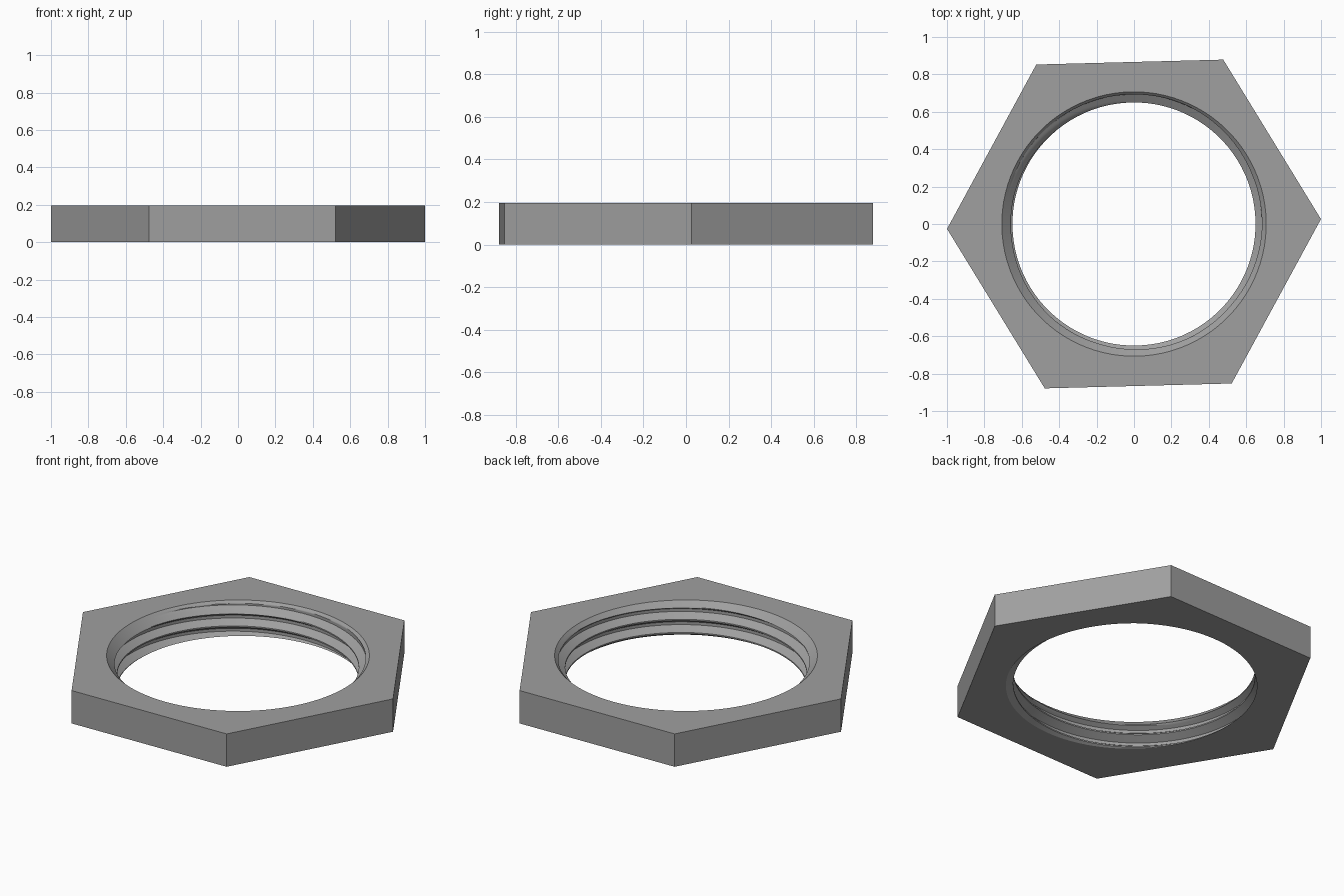
import bpy, bmesh, math

if "Cube" in bpy.data.objects:
    bpy.data.objects.remove(bpy.data.objects["Cube"])

HEIGHT = 0.195
TURN = math.radians(1.5)        # small twist of the hexagon
SIDES, COLS = 6, 96
MINOR, MAJOR = 0.65, 0.693      # thread crest and root radii
PITCH, CREST_Z = 0.078, 0.033   # thread lead and crest height at angle 0
RIM = 0.707                     # chamfer radius on the top face
SUB = 5                         # rows between thread breakpoints

# one thread pitch: (fraction of pitch, radius)
PROFILE = [(0.0, MINOR), (0.10, MINOR), (0.44, MAJOR), (0.66, MAJOR), (1.0, MINOR)]


def thread_rows():
    """Rows of one pitch as (fraction, radius), subdivided."""
    rows = []
    for (f0, r0), (f1, r1) in zip(PROFILE, PROFILE[1:]):
        for i in range(SUB):
            t = i / SUB
            rows.append((f0 + (f1 - f0) * t, r0 + (r1 - r0) * t))
    return rows


def thread_radius(f):
    f %= 1.0
    for (f0, r0), (f1, r1) in zip(PROFILE, PROFILE[1:]):
        if f <= f1:
            return r0 + (r1 - r0) * (f - f0) / (f1 - f0)
    return MINOR


def hex_radius(a):
    """Radius of the hexagon outline at angle a from a corner."""
    half = math.pi / SIDES
    return math.cos(half) / math.cos(a % (2 * half) - half)


bm = bmesh.new()
columns = []
for c in range(COLS + 1):
    a = 2 * math.pi * c / COLS
    ang = a + TURN
    ca, sa = math.cos(ang), math.sin(ang)
    z0 = CREST_Z + PITCH * a / (2 * math.pi)
    # bore: helical rows clamped to the two faces, opened by the top chamfer
    col = []
    for k in range(-3, 4):
        for f, _ in thread_rows():
            z = min(max(z0 + (k + f) * PITCH, 0.0), HEIGHT)
            r = max(thread_radius((z - z0) / PITCH), RIM - (HEIGHT - z))
            col.append(bm.verts.new((r * ca, r * sa, z)))
    # hexagonal outer wall
    h = hex_radius(a)
    col.append(bm.verts.new((h * ca, h * sa, HEIGHT)))
    col.append(bm.verts.new((h * ca, h * sa, 0.0)))
    columns.append(col)

# skin neighbouring sections all the way round
for left, right in zip(columns, columns[1:]):
    n = len(left)
    for i in range(n):
        j = (i + 1) % n
        bm.faces.new((left[i], left[j], right[j], right[i]))

bmesh.ops.remove_doubles(bm, verts=bm.verts, dist=1e-5)
bmesh.ops.dissolve_degenerate(bm, edges=bm.edges, dist=1e-5)
bmesh.ops.recalc_face_normals(bm, faces=bm.faces)

mesh = bpy.data.meshes.new("hex_nut")
bm.to_mesh(mesh)
bm.free()
nut = bpy.data.objects.new("hex_nut", mesh)
bpy.context.collection.objects.link(nut)

steel = bpy.data.materials.new("steel grey")
steel.diffuse_color = (0.35, 0.35, 0.35, 1.0)
steel.use_nodes = True
steel.node_tree.nodes["Principled BSDF"].inputs["Base Color"].default_value = steel.diffuse_color
mesh.materials.append(steel)

# smooth bore, crisp thread and hexagon edges
bpy.context.view_layer.objects.active = nut
nut.select_set(True)
bpy.ops.object.shade_smooth_by_angle(angle=math.radians(25))
